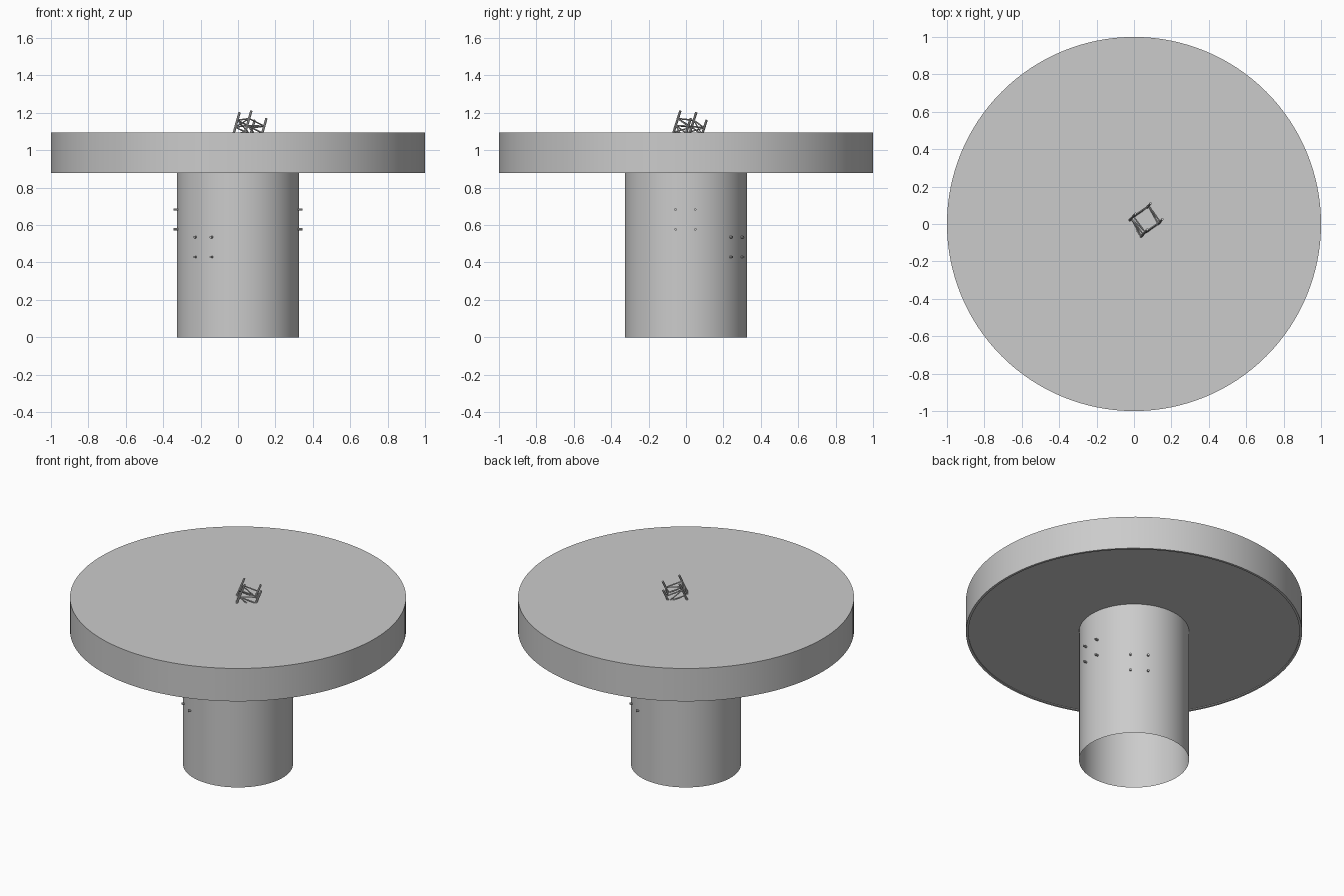
import bpy, bmesh, math
from mathutils import Vector, Matrix

if "Cube" in bpy.data.objects:
    bpy.data.objects.remove(bpy.data.objects["Cube"])


def lathe(name, profile, segments=128):
    """Revolve an (r, z) profile about z."""
    bm = bmesh.new()
    verts = [bm.verts.new((r, 0, z)) for r, z in profile]
    edges = [bm.edges.new(p) for p in zip(verts, verts[1:])]
    bmesh.ops.spin(bm, geom=verts + edges, cent=(0, 0, 0), axis=(0, 0, 1),
                   angle=2 * math.pi, steps=segments, use_duplicate=False)
    bmesh.ops.remove_doubles(bm, verts=bm.verts, dist=1e-5)
    bmesh.ops.recalc_face_normals(bm, faces=bm.faces)
    finish(name, bm)


def finish(name, bm):
    mesh = bpy.data.meshes.new(name)
    bm.to_mesh(mesh)
    bm.free()
    ob = bpy.data.objects.new(name, mesh)
    bpy.context.collection.objects.link(ob)
    bpy.ops.object.select_all(action='DESELECT')
    ob.select_set(True)
    bpy.context.view_layer.objects.active = ob
    bpy.ops.object.shade_smooth_by_angle(angle=math.radians(35))


def rod(bm, a, b, radius):
    d = b - a
    m = Matrix.Translation((a + b) / 2) @ d.to_track_quat('Z', 'Y').to_matrix().to_4x4()
    bmesh.ops.create_cone(bm, cap_ends=True, segments=10, radius1=radius,
                          radius2=radius, depth=d.length, matrix=m)


def truss(name, end, axis, side, length, width=0.106):
    """Square lattice beam running from the centre of one end, against axis."""
    bm = bmesh.new()
    axis = Vector(axis).normalized()
    u = Vector(side)
    u = (u - axis * u.dot(axis)).normalized()
    v = axis.cross(u)
    h = width / 2
    corners = [Vector(end) + u * s * h + v * t * h
               for s, t in ((-1, -1), (1, -1), (1, 1), (-1, 1))]
    for c in corners:
        rod(bm, c, c - axis * length, 0.0065)
    # rungs and zigzag braces between the four rails
    margin = 0.045
    n = round((length - 2 * margin) / 0.04)
    step = (length - 2 * margin) / n
    for i in range(4):
        a, b = corners[i], corners[(i + 1) % 4]
        for k in range(n + 1):
            p = axis * (margin + k * step)
            rod(bm, a - p, b - p, 0.004)
            if k < n:
                q = p + axis * step
                lo, hi = (a, b) if k % 2 else (b, a)
                rod(bm, lo - p, hi - q, 0.0035)
    finish(name, bm)


# open-bottomed pedestal and round top with a fine lip underneath
lathe("pedestal", [(0.327, 0), (0.327, 0.884)])
lathe("round_top", [(0, 0.884), (0.985, 0.884), (0.985, 0.879), (1, 0.879),
                    (1, 1.095), (0, 1.095)])

# lattice beams crossing inside the pedestal, tips poking through
truss("leaning_beam", (0.08, 0.04, 1.186), (0.26, 0.29, 0.92), (0.08, 0.055, -0.04), 0.69)
truss("upper_cross_beam", (0.345, -0.003, 0.63), (1, 0, 0), (0, 1, 0), 0.69)
ang = math.radians(55.6)
d = Vector((math.cos(ang), math.sin(ang), 0))
truss("lower_cross_beam", d * 0.337 + Vector((0, 0, 0.482)), d, (0, 0, 1), 0.674)
